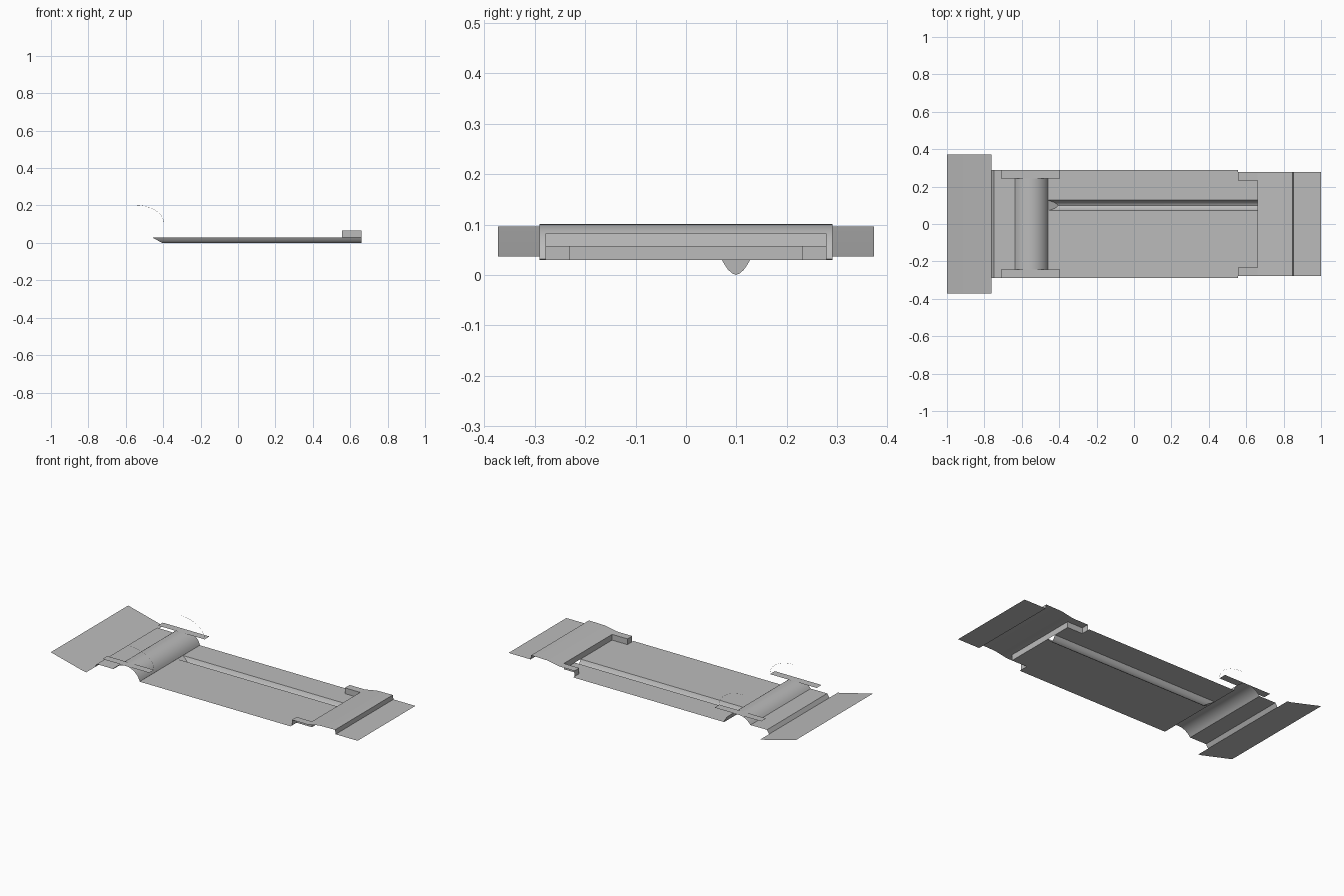
import bpy
import math

cube = bpy.data.objects.get("Cube")
if cube:
    bpy.data.objects.remove(cube, do_unlink=True)

grey = bpy.data.materials.new("plain grey")
grey.use_nodes = True
colour = (0.5, 0.5, 0.5, 1)
grey.diffuse_color = colour
grey.node_tree.nodes["Principled BSDF"].inputs["Base Color"].default_value = colour


def loft(name, rows):
    """Sheet of quads between neighbouring rows of equally many points."""
    n = len(rows[0])
    verts = [p for row in rows for p in row]
    faces = [(r * n + i, r * n + i + 1, (r + 1) * n + i + 1, (r + 1) * n + i)
             for r in range(len(rows) - 1) for i in range(n - 1)]
    mesh = bpy.data.meshes.new(name)
    mesh.from_pydata(verts, [], faces)
    mesh.materials.append(grey)
    obj = bpy.data.objects.new(name, mesh)
    bpy.context.collection.objects.link(obj)
    bpy.ops.object.select_all(action='DESELECT')
    obj.select_set(True)
    bpy.context.view_layer.objects.active = obj
    bpy.ops.object.shade_smooth_by_angle(angle=math.radians(25))
    return obj


def sheet(name, profile, y0, y1):
    """Side profile of (x, z) points swept across the width."""
    return loft(name, [[(x, y, z) for x, z in profile] for y in (y0, y1)])


FLOOR, BLOCK, ARCH = 0.03, 0.065, 0.101
HALF, INNER, REAR = 0.29, 0.232, 0.278
TUNNEL_END, NOTCH, FLOOR_END = -0.46, 0.557, 0.66

# Wide sloping front panel
sheet("front_panel", [(-1, 0.096), (-0.79, 0.042), (-0.762, 0.037)], -0.372, 0.372)

# Step, shelf and rounded cross tunnel
tunnel = [(-0.555 + ARCH * math.cos(math.radians(a)), ARCH * math.sin(math.radians(a)))
          for a in range(144, 17, -7)]
sheet("front_crossmember",
      [(-0.762, 0.037), (-0.748, 0.06)] + tunnel + [(TUNNEL_END, FLOOR)], -HALF, HALF)

# Main floor, split around the groove
RIB_Y, RIB_W = 0.099, 0.028
floor_line = [(TUNNEL_END, FLOOR), (FLOOR_END, FLOOR)]
sheet("floor_right", floor_line, -INNER, RIB_Y - RIB_W)
sheet("floor_left", floor_line, RIB_Y + RIB_W, INNER)

# Groove pressed down into the floor, with a sloping nose
section = [(-1, 0.03), (-0.8, 0.02), (-0.55, 0.01), (-0.25, 0.003), (0, 0),
           (0.25, 0.003), (0.55, 0.01), (0.8, 0.02), (1, 0.03)]
loft("floor_groove", [
    [(TUNNEL_END + (FLOOR - z) * 1.8, RIB_Y + s * RIB_W, z),
     (FLOOR_END, RIB_Y + s * RIB_W, z)] for s, z in section])
loft("groove_nose", [
    [(TUNNEL_END, RIB_Y + s * RIB_W, FLOOR),
     (TUNNEL_END + (FLOOR - z) * 1.8, RIB_Y + s * RIB_W, z)] for s, z in section])

for side, label in ((-1, "right"), (1, "left")):
    def band(name, profile, a, b):
        return sheet(label + name, profile, *sorted((side * a, side * b)))

    # Outer floor strip and raised corner block
    band("_floor_edge", [(TUNNEL_END, FLOOR), (NOTCH, FLOOR)], INNER, HALF)
    band("_corner_block", [(NOTCH, FLOOR), (NOTCH, BLOCK), (FLOOR_END, BLOCK)], INNER, REAR)
    loft(label + "_block_wall", [[(x, side * INNER, z) for x in (NOTCH, FLOOR_END)]
                                 for z in (FLOOR, BLOCK)])
    # Flat plate over the tunnel end
    band("_arch_plate", [(-0.71, ARCH), (-0.395, ARCH)], 0.243, HALF)
    # Hair-thin upright arc above the plate
    arc = [math.radians(a) for a in range(0, 91, 10)]
    loft(label + "_arch_trim", [
        [(-0.553 + (0.158 - w) * math.cos(a), side * 0.243, 0.105 + (0.098 - w) * math.sin(a))
         for a in arc] for w in (0, 0.001)])

# Rear wall, raised deck and lower lip
sheet("rear_wall", [(FLOOR_END, FLOOR), (FLOOR_END, BLOCK)], -INNER, INNER)
sheet("rear_deck", [(FLOOR_END, BLOCK), (0.74, 0.08), (0.848, 0.082),
                    (0.852, 0.056), (1, 0.056)], -REAR, REAR)
